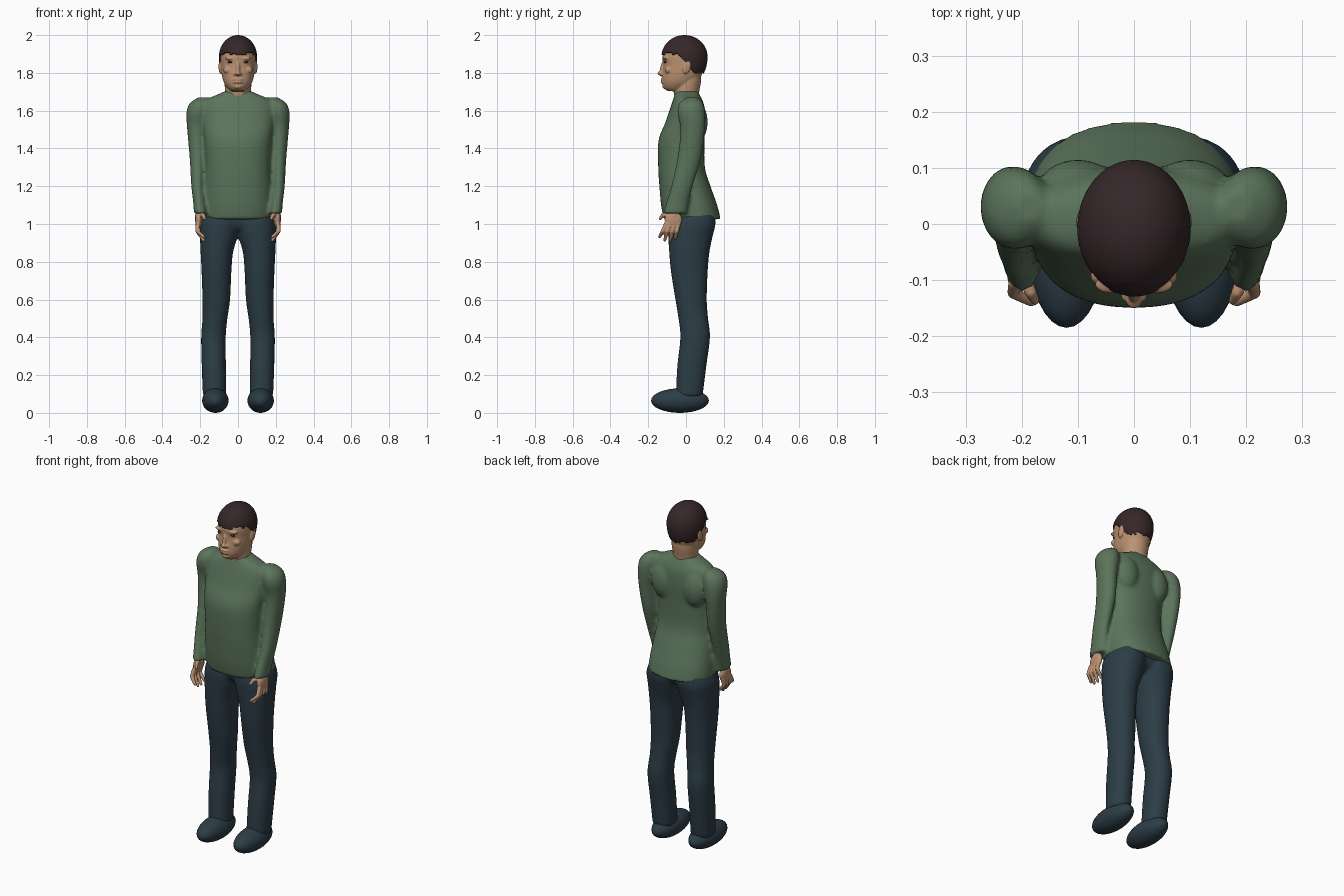
import bpy, bmesh, math, random
from mathutils import Vector, Matrix

if "Cube" in bpy.data.objects:
    bpy.data.objects.remove(bpy.data.objects["Cube"])
random.seed(4)


def material(name, rgb):
    m = bpy.data.materials.new(name)
    m.use_nodes = True
    m.diffuse_color = (*rgb, 1)
    bsdf = next(n for n in m.node_tree.nodes if n.type == 'BSDF_PRINCIPLED')
    bsdf.inputs["Base Color"].default_value = (*rgb, 1)
    bsdf.inputs["Roughness"].default_value = 0.8
    return m


SKIN = material("skin", (0.50, 0.29, 0.17))
GREEN = material("sweater green", (0.105, 0.175, 0.105))
NAVY = material("dark blue cloth", (0.025, 0.046, 0.062))
HAIR = material("dark brown hair", (0.036, 0.020, 0.022))
EYE = material("eye brown", (0.07, 0.035, 0.022))


def spline(a, b, c, d, t):
    return 0.5 * (2 * b + (c - a) * t + (2 * a - 5 * b + 4 * c - d) * t * t
                  + (3 * b - a - 3 * c + d) * t ** 3)


def loft(bm, rows, side=1, power=2.0, n=40, steps=5):
    """Closed skin over horizontal rounded sections: z, x centre, half width, y front, y back."""
    fine = []
    for i in range(len(rows) - 1):
        quad = [rows[max(0, min(len(rows) - 1, i + k))] for k in (-1, 0, 1, 2)]
        for s in range(steps):
            fine.append([spline(*v, s / steps) for v in zip(*quad)])
    fine.append(rows[-1])
    rings = []
    for z, cx, hw, y0, y1 in fine:
        ring = []
        for k in range(n):
            a = math.tau * k / n
            c, s = math.cos(a), math.sin(a)
            px = math.copysign(abs(c) ** (2 / power), c) * hw
            py = math.copysign(abs(s) ** (2 / power), s) * (y1 - y0) / 2
            ring.append(bm.verts.new((side * (cx + px), (y0 + y1) / 2 + py, z)))
        rings.append(ring)
    for lo, hi in zip(rings, rings[1:]):
        for k in range(n):
            j = (k + 1) % n
            bm.faces.new((lo[k], lo[j], hi[j], hi[k]))
    bm.faces.new(rings[0][::-1])
    bm.faces.new(rings[-1])


def ball(bm, centre, radii, tilt=0, segs=24):
    m = Matrix.Translation(centre) @ Matrix.Rotation(tilt, 4, 'X') @ Matrix.Diagonal((*radii, 1))
    bmesh.ops.create_uvsphere(bm, u_segments=segs, v_segments=segs // 2, radius=1, matrix=m)


def limb(bm, points, radii, side):
    """Rounded chain of tapered segments."""
    pts = [Vector((side * x, y, z)) for x, y, z in points]
    for p, r in zip(pts, radii):
        ball(bm, p, (r, r, r), segs=16)
    for a, b, r1, r2 in zip(pts, pts[1:], radii, radii[1:]):
        m = Matrix.Translation((a + b) / 2) @ (b - a).to_track_quat('Z', 'Y').to_matrix().to_4x4()
        bmesh.ops.create_cone(bm, cap_ends=True, segments=16, radius1=r1, radius2=r2,
                              depth=(b - a).length, matrix=m)


def finish(name, bm, mat, voxel=0, smooth=0):
    bmesh.ops.recalc_face_normals(bm, faces=bm.faces)
    for f in bm.faces:
        f.smooth = True
    me = bpy.data.meshes.new(name)
    bm.to_mesh(me)
    bm.free()
    me.materials.append(mat)
    ob = bpy.data.objects.new(name, me)
    bpy.context.collection.objects.link(ob)
    if voxel:
        r = ob.modifiers.new("blend", 'REMESH')
        r.mode, r.voxel_size, r.use_smooth_shade = 'VOXEL', voxel, True
        s = ob.modifiers.new("soften", 'SMOOTH')
        s.factor, s.iterations = 0.5, smooth
    return ob


# Sweater: body, shoulder blades and sleeves blended together
bm = bmesh.new()
loft(bm, [(1.025, 0, .188, -.118, .184), (1.10, 0, .188, -.132, .165), (1.20, 0, .18, -.141, .13),
          (1.30, 0, .172, -.147, .10), (1.44, 0, .178, -.146, .098), (1.54, 0, .19, -.108, .103),
          (1.62, 0, .19, -.082, .098), (1.66, 0, .165, -.068, .085), (1.685, 0, .11, -.06, .072),
          (1.702, 0, .073, -.055, .066)], power=2.25)
for side in (1, -1):
    ball(bm, (side * .1, .065, 1.54), (.07, .05, .1))
    loft(bm, [(1.055, .198, .035, -.122, .004), (1.12, .205, .033, -.102, .015),
              (1.20, .213, .034, -.078, .035), (1.35, .213, .043, -.045, .08),
              (1.50, .220, .049, -.03, .10), (1.59, .212, .061, -.045, .102),
              (1.64, .203, .052, -.035, .09), (1.67, .185, .025, .0, .06)], side)
finish("sweater", bm, GREEN, .01, 4)

# Trousers: hips and two legs blended together
bm = bmesh.new()
loft(bm, [(.965, 0, .12, -.05, .10), (1.0, 0, .17, -.075, .13), (1.07, 0, .165, -.08, .14)])
for side in (1, -1):
    loft(bm, [(.09, .124, .062, -.054, .088), (.25, .128, .064, -.046, .108),
              (.40, .130, .065, -.03, .127), (.50, .122, .066, -.04, .117),
              (.60, .115, .073, -.056, .11), (.75, .114, .079, -.08, .115),
              (.85, .112, .086, -.089, .124), (.93, .102, .099, -.094, .14),
              (1.0, .096, .105, -.096, .156), (1.06, .09, .09, -.085, .15)], side, 2.15)
finish("trousers", bm, NAVY, .01, 3)

# Shoes
for side, label in ((1, "left"), (-1, "right")):
    bm = bmesh.new()
    ball(bm, (side * .12, -.032, .065), (.07, .153, .065), segs=32)
    finish(label + "_shoe", bm, NAVY)

# Head: skull, neck, brow, nose, lips, chin and ears blended together
bm = bmesh.new()
loft(bm, [(1.703, 0, .035, -.095, -.02), (1.72, 0, .055, -.117, .02), (1.75, 0, .075, -.126, .06),
          (1.79, 0, .086, -.125, .083), (1.84, 0, .091, -.12, .095), (1.89, 0, .092, -.124, .1),
          (1.94, 0, .08, -.103, .085), (1.98, 0, .045, -.055, .045)], power=2.1)
loft(bm, [(1.65, 0, .064, -.055, .066), (1.70, 0, .068, -.065, .07), (1.76, 0, .072, -.06, .08),
          (1.82, 0, .07, -.05, .08)])
ball(bm, (0, -.124, 1.825), (.011, .013, .045), -.22)
ball(bm, (0, -.137, 1.798), (.014, .014, .011))
ball(bm, (0, -.11, 1.729), (.026, .016, .014))
for z in (1.765, 1.751):
    ball(bm, (0, -.121, z), (.028, .014, .0065))
for side in (1, -1):
    ball(bm, (side * .015, -.127, 1.793), (.009, .011, .008))
    ball(bm, (side * .04, -.108, 1.877), (.03, .016, .009))
    ball(bm, (side * .052, -.092, 1.815), (.026, .02, .02))
    ball(bm, (side * .093, .004, 1.832), (.010, .021, .038), -.2)
finish("head", bm, SKIN, .004, 2)

# Eyes
for side, label in ((1, "left"), (-1, "right")):
    bm = bmesh.new()
    ball(bm, (side * .04, -.109, 1.857), (.015, .009, .006))
    finish(label + "_eye", bm, EYE)

# Hair: cap with a ragged hairline, high at the brow and low at the nape
COLS = 96
bm = bmesh.new()
bmesh.ops.create_uvsphere(bm, u_segments=COLS, v_segments=64, radius=1)
for v in bm.verts:
    v.co = (v.co.x * .101, -.008 + v.co.y * .122, 1.885 + v.co.z * (.115 if v.co.z > 0 else .16))
jag = [random.uniform(-.007, .007) for _ in range(COLS // 2 + 1)]


def hairline(p):
    t = max(0, min(1, (p.y + .045) / .085))
    column = int((math.atan2(p.y + .008, p.x) / math.tau + .5) * COLS / 2)
    return 1.902 - .1 * t + jag[column]


low = [f for f in bm.faces if f.calc_center_median().z < hairline(f.calc_center_median())]
bmesh.ops.delete(bm, geom=low, context='FACES')
hair = finish("hair", bm, HAIR)
thick = hair.modifiers.new("thickness", 'SOLIDIFY')
thick.thickness, thick.offset = .012, -1

# Hands: wrist, palm, four curled fingers and a thumb
FINGERS = [(-.105, -.14, .932), (-.085, -.113, .914), (-.062, -.084, .912), (-.04, -.056, .924)]
for side, label in ((1, "left"), (-1, "right")):
    bm = bmesh.new()
    limb(bm, [(.198, -.058, 1.09), (.204, -.064, 1.04)], [.024, .024], side)
    ball(bm, (side * .208, -.067, 1.022), (.019, .047, .044))
    for y, tip_y, tip_z in FINGERS:
        limb(bm, [(.212, y, 1.0), (.215, (y + tip_y) / 2, .962), (.182, tip_y, tip_z)],
             [.012, .011, .008], side)
    limb(bm, [(.2, -.085, 1.048), (.184, -.122, 1.047), (.176, -.137, 1.028)],
         [.014, .011, .008], side)
    finish(label + "_hand", bm, SKIN, .004, 2)
